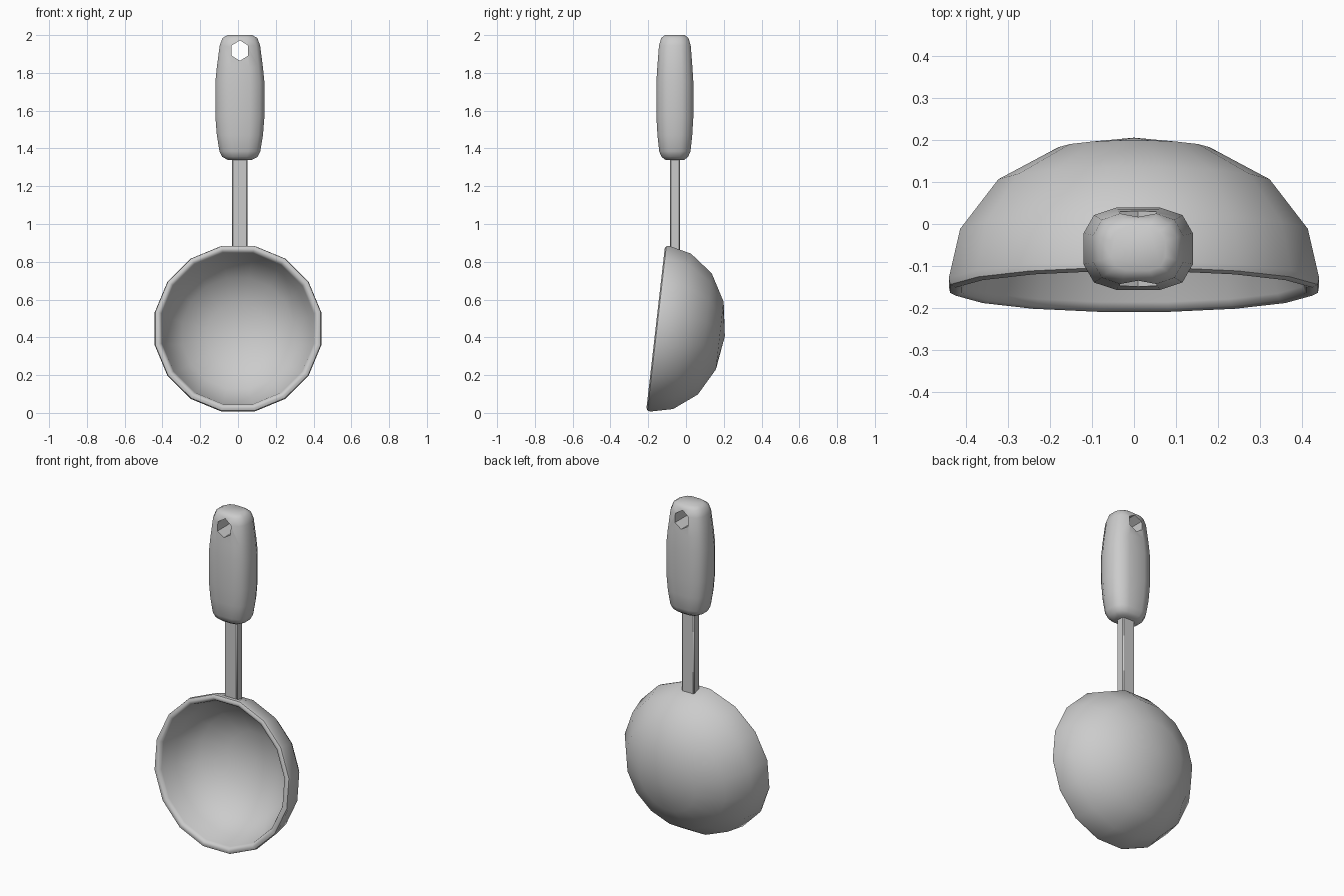
import bpy, bmesh, math
from mathutils import Vector, Matrix

if "Cube" in bpy.data.objects:
    bpy.data.objects.remove(bpy.data.objects["Cube"])


def finish(bm, name):
    bmesh.ops.recalc_face_normals(bm, faces=bm.faces)
    me = bpy.data.meshes.new(name)
    bm.to_mesh(me)
    bm.free()
    ob = bpy.data.objects.new(name, me)
    bpy.context.collection.objects.link(ob)
    return ob


def smooth(ob, angle):
    bpy.ops.object.select_all(action='DESELECT')
    ob.select_set(True)
    bpy.context.view_layer.objects.active = ob
    bpy.ops.object.shade_smooth_by_angle(angle=math.radians(angle))


def loft(bm, rings):
    loops = [[bm.verts.new(p) for p in ring] for ring in rings]
    n = len(loops[0])
    for a, b in zip(loops, loops[1:]):
        for i in range(n):
            j = (i + 1) % n
            bm.faces.new((a[i], a[j], b[j], b[i]))
    return loops


# Bowl: tilted 16-sided shell, profile given as (radius at flats, depth)
SIDES = 16
centre = Vector((0, -0.152, 0.447))
tilt = math.atan(0.1 / 0.875)
up = Vector((0, math.sin(tilt), math.cos(tilt)))
back = Vector((0, math.cos(tilt), -math.sin(tilt)))
profile = [(0.18, 0.333), (0.323, 0.253), (0.414, 0.132), (0.441, 0.014),
           (0.438, -0.002), (0.425, -0.009), (0.41, -0.004), (0.402, 0.012),
           (0.378, 0.118), (0.295, 0.225), (0.165, 0.298)]
rings = []
for r, d in profile:
    r /= math.cos(math.pi / SIDES)
    ang = [2 * math.pi * (i + 0.5) / SIDES for i in range(SIDES)]
    rings.append([centre + Vector((r * math.cos(a), 0, 0)) + up * r * math.sin(a) + back * d for a in ang])
bm = bmesh.new()
loops = loft(bm, rings)
for loop, depth in ((loops[0], 0.36), (loops[-1], 0.322)):
    pole = bm.verts.new(centre + back * depth)
    for i in range(SIDES):
        bm.faces.new((loop[i], loop[(i + 1) % SIDES], pole))
smooth(finish(bm, "bowl"), 50)

# Stem: flat bar between bowl and handle
bm = bmesh.new()
bmesh.ops.create_cube(bm, size=1, matrix=Matrix.Translation((0.01, -0.058, 1.115))
                      @ Matrix.Diagonal((0.083, 0.053, 0.53, 1)))
stem = finish(bm, "stem")
bev = stem.modifiers.new("bevel", 'BEVEL')
bev.width = 0.006
bev.segments = 1
smooth(stem, 40)

# Handle: rounded-rectangle section lofted along z (z, half width, half depth)
quarter = [(1, 0.38), (0.81, 0.82), (0.4, 1)]
section = (quarter + [(-x, y) for x, y in quarter[::-1]]
           + [(-x, -y) for x, y in quarter] + [(x, -y) for x, y in quarter[::-1]])
levels = [(1.34, 0.065, 0.05), (1.355, 0.093, 0.07), (1.385, 0.108, 0.083),
          (1.47, 0.122, 0.092), (1.57, 0.13, 0.098), (1.75, 0.13, 0.098),
          (1.83, 0.122, 0.093), (1.945, 0.107, 0.084), (1.985, 0.092, 0.072),
          (2.0, 0.065, 0.052)]
bm = bmesh.new()
loops = loft(bm, [[(0.01 + x * w, -0.059 + y * d, z) for x, y in section] for z, w, d in levels])
bm.faces.new(loops[0])
bm.faces.new(loops[-1])
handle = finish(bm, "handle")

# Hanging hole: hexagonal cutter through the handle
bm = bmesh.new()
hexa = [math.radians(30 + 60 * i) for i in range(6)]
loops = loft(bm, [[(0.01 + 0.05 * math.cos(a), y, 1.918 + 0.054 * math.sin(a)) for a in hexa]
                  for y in (-0.3, 0.2)])
for loop in loops:
    bm.faces.new(loop)
cutter = finish(bm, "hole_cutter")
cutter.hide_render = True
cut = handle.modifiers.new("hole", 'BOOLEAN')
cut.operation = 'DIFFERENCE'
cut.solver = 'EXACT'
cut.object = cutter
bpy.context.view_layer.objects.active = handle
bpy.ops.object.modifier_apply(modifier="hole")
bpy.data.objects.remove(cutter)
smooth(handle, 50)
